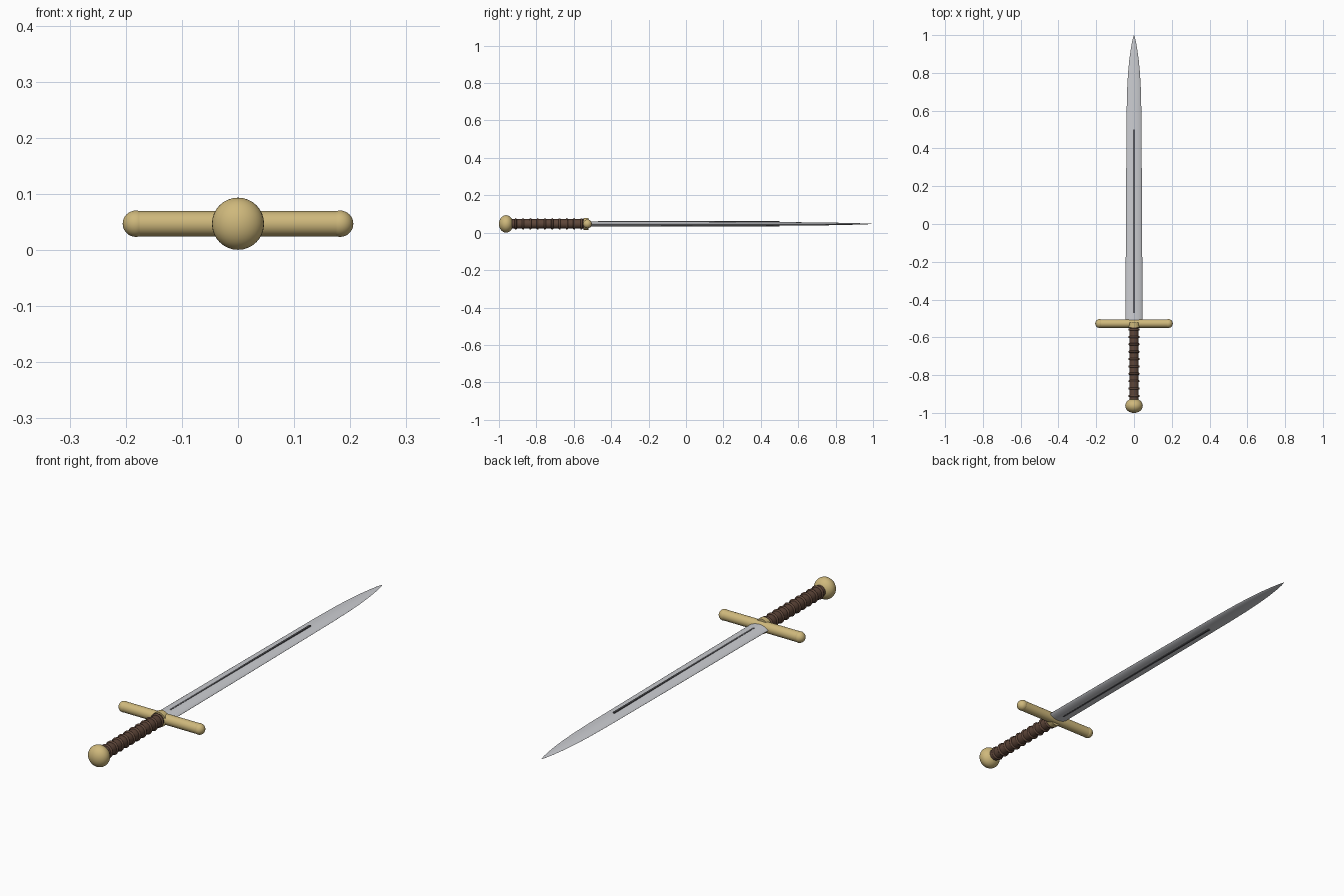
import bpy, bmesh, math

if "Cube" in bpy.data.objects:
    bpy.data.objects.remove(bpy.data.objects["Cube"])

ZC = 0.047  # height of the sword axis


def material(name, rgb):
    m = bpy.data.materials.new(name)
    m.diffuse_color = (*rgb, 1)
    m.use_nodes = True
    m.node_tree.nodes["Principled BSDF"].inputs["Base Color"].default_value = m.diffuse_color
    return m


GOLD = material("brass", (0.62, 0.48, 0.20))
LEATHER = material("leather", (0.11, 0.06, 0.04))
STEEL = material("steel", (0.60, 0.61, 0.64))
DARK = material("dark_steel", (0.10, 0.10, 0.11))


def finish(name, mat, angle=40):
    o = bpy.context.object
    o.name = name
    o.data.materials.append(mat)
    bpy.ops.object.transform_apply(location=False, rotation=True, scale=True)
    bpy.ops.object.shade_smooth_by_angle(angle=math.radians(angle))
    return o


def cylinder(name, mat, loc, r, length, axis):
    rot = (0, math.pi / 2, 0) if axis == "x" else (math.pi / 2, 0, 0)
    bpy.ops.mesh.primitive_cylinder_add(vertices=32, radius=r, depth=length,
                                        location=loc, rotation=rot)
    return finish(name, mat)


def ball(name, mat, loc, r, scale=(1, 1, 1)):
    bpy.ops.mesh.primitive_uv_sphere_add(segments=32, ring_count=16, radius=r, location=loc)
    bpy.context.object.scale = scale
    return finish(name, mat)


# Blade: lens-shaped sections (y, half width, half thickness) lofted to the tip
sections = [(-0.52, 0.045, 0.014), (0.0, 0.043, 0.0125), (0.3, 0.041, 0.011),
            (0.6, 0.039, 0.009), (0.72, 0.036, 0.008), (0.8, 0.0315, 0.0065),
            (0.87, 0.025, 0.005), (0.93, 0.0165, 0.0035), (0.97, 0.009, 0.002),
            (0.99, 0.004, 0.001)]
N = 24
bm = bmesh.new()
rings = []
for y, w, t in sections:
    ring = []
    for i in range(N):
        a = 2 * math.pi * i / N
        ring.append(bm.verts.new((w * math.cos(a), y, ZC + t * math.sin(a) * abs(math.sin(a)) ** 0.4)))
    rings.append(ring)
for a, b in zip(rings, rings[1:]):
    for i in range(N):
        j = (i + 1) % N
        bm.faces.new((a[i], a[j], b[j], b[i]))
bm.faces.new(rings[0])
tip = bm.verts.new((0, 1.0, ZC))
for i in range(N):
    bm.faces.new((rings[-1][i], rings[-1][(i + 1) % N], tip))
bmesh.ops.recalc_face_normals(bm, faces=bm.faces)
mesh = bpy.data.meshes.new("blade")
bm.to_mesh(mesh)
bm.free()
blade = bpy.data.objects.new("blade", mesh)
bpy.context.collection.objects.link(blade)
bpy.context.view_layer.objects.active = blade
blade.select_set(True)
finish("blade", STEEL, 35)

# Dark fuller strip, showing on both faces of the blade
bpy.ops.mesh.primitive_cube_add(size=1, location=(0, 0.015, ZC))
bpy.context.object.scale = (0.008, 0.97, 0.029)
finish("fuller", DARK)

# Crossguard with rounded ends and a central collar
cylinder("guard", GOLD, (0, -0.527, ZC), 0.0225, 0.365, "x")
for side, s in (("left", -1), ("right", 1)):
    ball("guard_end_" + side, GOLD, (s * 0.182, -0.527, ZC), 0.0235)
cylinder("guard_collar", GOLD, (0, -0.535, ZC), 0.032, 0.025, "y")

# Grip with leather wrap rings
cylinder("grip", LEATHER, (0, -0.735, ZC), 0.025, 0.39, "y")
for i in range(10):
    bpy.ops.mesh.primitive_torus_add(major_radius=0.0245, minor_radius=0.006,
                                     major_segments=32, minor_segments=10,
                                     location=(0, -0.91 + i * 0.039, ZC),
                                     rotation=(math.pi / 2, 0, 0))
    finish("grip_ring_%d" % (i + 1), LEATHER, 60)

# Pommel
ball("pommel", GOLD, (0, -0.962, ZC), 0.0465, (1, 0.82, 1))
